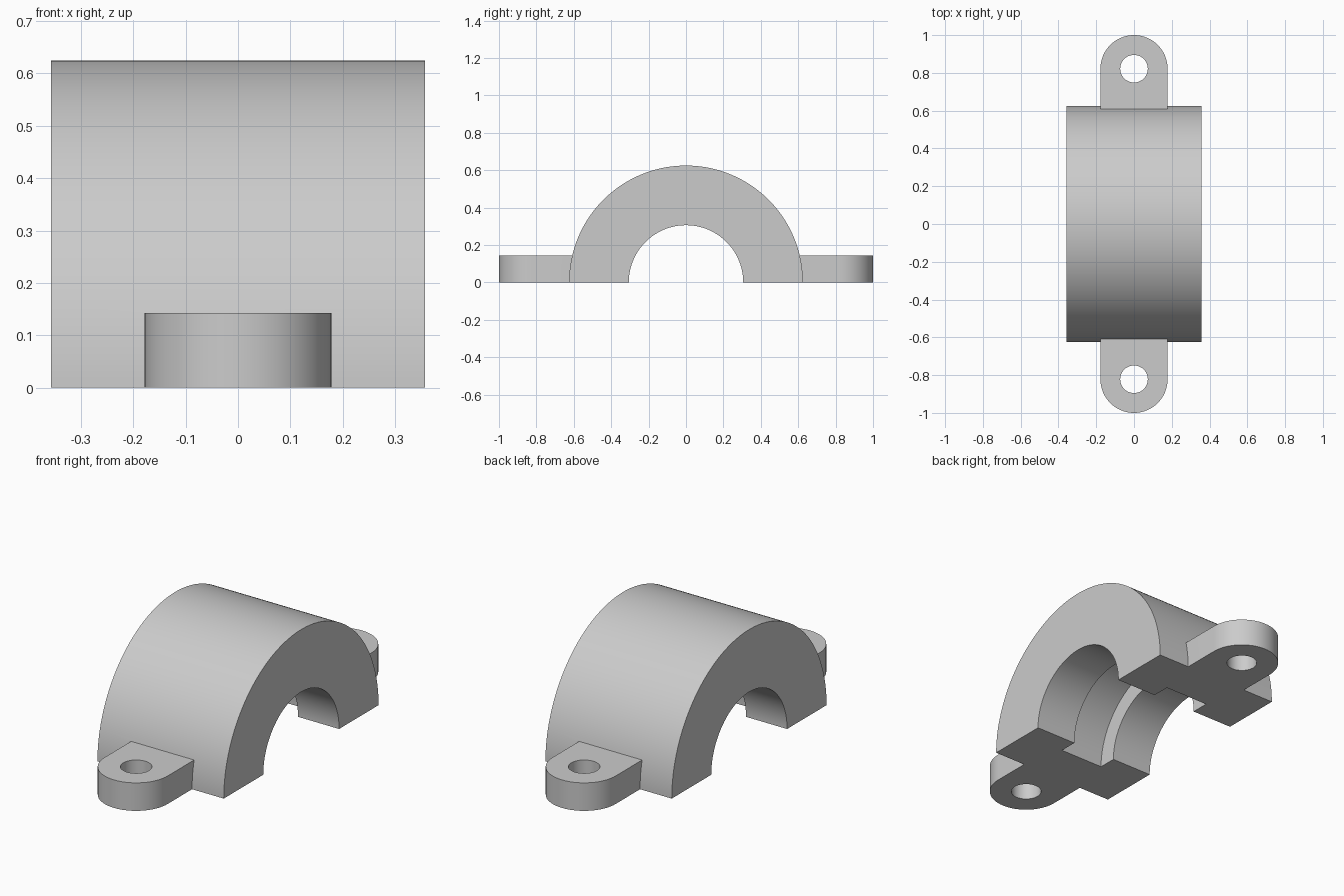
import bpy, bmesh
from math import sin, cos, pi, radians

cube = bpy.data.objects.get("Cube")
if cube:
    bpy.data.objects.remove(cube, do_unlink=True)

HALF_W, OUTER_R, BORE_R = 0.357, 0.625, 0.306
GROOVE_W, GROOVE_R = 0.125, 0.40
LUG_R, LUG_Y, LUG_H, HOLE_R = 0.178, 0.822, 0.143, 0.073

grey = bpy.data.materials.new("plain grey")
grey.use_nodes = True
grey.diffuse_color = (0.6, 0.6, 0.6, 1)
grey.node_tree.nodes["Principled BSDF"].inputs["Base Color"].default_value = (0.6, 0.6, 0.6, 1)


def loft(name, rings):
    """Closed solid joining a list of matching point loops, capped at both ends."""
    bm = bmesh.new()
    loops = [[bm.verts.new(p) for p in ring] for ring in rings]
    n = len(loops[0])
    for a, b in zip(loops, loops[1:]):
        for i in range(n):
            j = (i + 1) % n
            bm.faces.new((a[i], a[j], b[j], b[i]))
    bm.faces.new(loops[0])
    bm.faces.new(loops[-1])
    bmesh.ops.recalc_face_normals(bm, faces=bm.faces)
    mesh = bpy.data.meshes.new(name)
    bm.to_mesh(mesh)
    bm.free()
    mesh.materials.append(grey)
    obj = bpy.data.objects.new(name, mesh)
    bpy.context.collection.objects.link(obj)
    return obj


def combine(target, tool, operation):
    """Apply a boolean to the target and discard the tool."""
    mod = target.modifiers.new(operation.lower(), 'BOOLEAN')
    mod.operation, mod.object, mod.solver = operation, tool, 'EXACT'
    bpy.context.view_layer.objects.active = target
    bpy.ops.object.modifier_apply(modifier=mod.name)
    bpy.data.objects.remove(tool, do_unlink=True)


def prism(name, outline, z0, z1):
    return loft(name, [[(x, y, z) for x, y in outline] for z in (z0, z1)])


# Half ring with an inner groove: section swept over a half turn
section = [(-HALF_W, OUTER_R), (HALF_W, OUTER_R), (HALF_W, BORE_R),
           (GROOVE_W, BORE_R), (GROOVE_W, GROOVE_R), (-GROOVE_W, GROOVE_R),
           (-GROOVE_W, BORE_R), (-HALF_W, BORE_R)]
STEPS = 96
clamp = loft("clamp_half", [
    [(x, r * cos(pi * k / STEPS), r * sin(pi * k / STEPS) if k < STEPS else 0.0)
     for x, r in section] for k in range(STEPS + 1)])

# Rounded mounting lugs with bolt holes, front and back
for side in (-1, 1):
    arc = [(LUG_R * cos(pi * k / 32), side * (LUG_Y + LUG_R * sin(pi * k / 32)))
           for k in range(33)]
    root = [(-LUG_R, side * 0.52), (LUG_R, side * 0.52)]
    combine(clamp, prism("lug", arc + root, 0, LUG_H), 'UNION')
    hole = [(HOLE_R * cos(pi * k / 24), side * LUG_Y + HOLE_R * sin(pi * k / 24))
            for k in range(48)]
    combine(clamp, prism("bolt_hole", hole, -0.1, LUG_H + 0.1), 'DIFFERENCE')

# Smooth curved walls, keep edges sharp
bpy.ops.object.select_all(action='DESELECT')
clamp.select_set(True)
bpy.context.view_layer.objects.active = clamp
bpy.ops.object.shade_smooth_by_angle(angle=radians(30))
